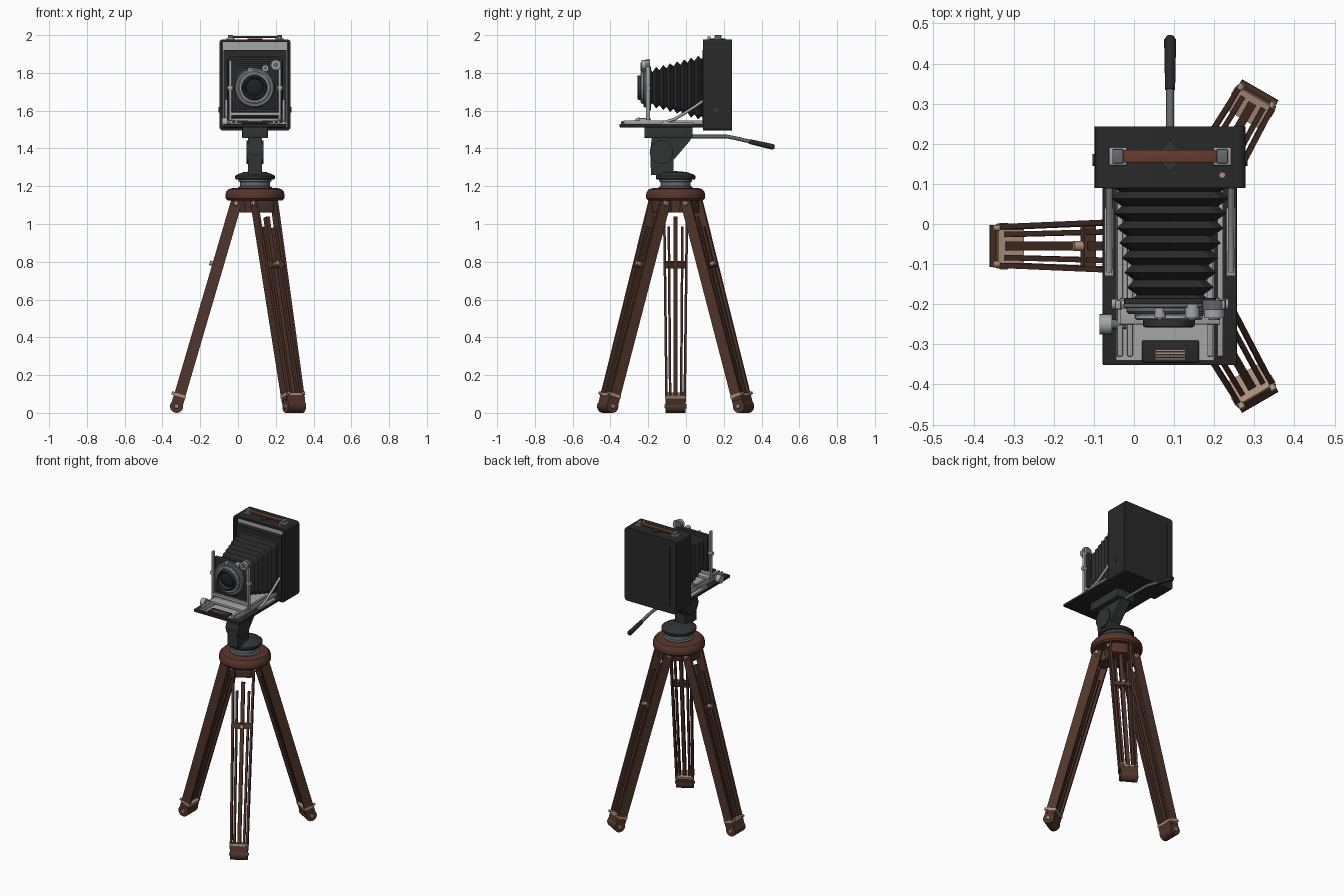
import bpy, bmesh, math
from mathutils import Vector, Matrix

if "Cube" in bpy.data.objects:
    bpy.data.objects.remove(bpy.data.objects["Cube"])

def mat(name, r, g, b):
    m = bpy.data.materials.new(name)
    m.diffuse_color = (r, g, b, 1)
    m.use_nodes = True
    m.node_tree.nodes["Principled BSDF"].inputs["Base Color"].default_value = m.diffuse_color
    return m

BLACK = mat("black_leather", .022, .022, .022)
DARK = mat("dark_metal", .032, .033, .034)
WOOD = mat("brown_wood", .082, .036, .025)
CROWN = mat("reddish_wood", .095, .035, .024)
STRAP = mat("strap_leather", .13, .045, .025)
GREY = mat("grey_metal", .13, .145, .155)
LIGHT = mat("light_metal", .38, .38, .38)
TAN = mat("copper_fittings", .42, .28, .2)
GLASS = mat("dark_glass", .012, .015, .018)

CX, CY = .09, -.055          # tripod axis
I = Matrix.Identity(4)

def finish(name, bm, *mats, M=I, smooth=True):
    bmesh.ops.recalc_face_normals(bm, faces=bm.faces)
    bm.transform(M)
    me = bpy.data.meshes.new(name)
    bm.to_mesh(me); bm.free()
    for m in mats:
        me.materials.append(m)
    ob = bpy.data.objects.new(name, me)
    bpy.context.collection.objects.link(ob)
    if smooth:
        bpy.context.view_layer.objects.active = ob
        ob.select_set(True)
        bpy.ops.object.shade_smooth_by_angle(angle=math.radians(35))
        ob.select_set(False)
    return ob

def cube(lo, hi):
    bm = bmesh.new()
    lo, hi = Vector(lo), Vector(hi)
    s = hi - lo
    bmesh.ops.create_cube(bm, size=1, matrix=Matrix.Translation((lo + hi) / 2) @ Matrix.Diagonal((*s, 1)))
    return bm

def box(name, lo, hi, m, bevel=0, M=I):
    bm = cube(lo, hi)
    if bevel:
        bmesh.ops.bevel(bm, geom=bm.edges[:], offset=bevel, segments=2, affect='EDGES', profile=.5)
    return finish(name, bm, m, M=M)

def along(p0, p1):
    p0, p1 = Vector(p0), Vector(p1)
    d = p1 - p0
    return Matrix.Translation((p0 + p1) / 2) @ d.to_track_quat('Z', 'Y').to_matrix().to_4x4(), d.length

def rod(name, p0, p1, r, m, r2=None, M=I, segs=24):
    A, l = along(p0, p1)
    bm = bmesh.new()
    bmesh.ops.create_cone(bm, cap_ends=True, segments=segs, radius1=r, radius2=r if r2 is None else r2, depth=l, matrix=A)
    return finish(name, bm, m, M=M)

def bar(name, p0, p1, wt, wn, m, M=I):
    # flat board whose local y stays across the leg and whose width lies in the leg plane
    p0, p1 = Vector(p0), Vector(p1)
    z = (p1 - p0).normalized()
    x = Vector((0, 1, 0)).cross(z).normalized()
    y = z.cross(x)
    R = Matrix((x, y, z)).transposed().to_4x4()
    bm = bmesh.new()
    bmesh.ops.create_cube(bm, size=1, matrix=Matrix.Translation((p0 + p1) / 2) @ R
                          @ Matrix.Diagonal((wn, wt, (p1 - p0).length, 1)))
    return finish(name, bm, m, M=M, smooth=False)

def lathe(name, prof, m, M=I, segs=48):
    bm = bmesh.new()
    vs = [bm.verts.new((r, 0, z)) for r, z in prof]
    es = [bm.edges.new(p) for p in zip(vs, vs[1:])]
    bmesh.ops.spin(bm, geom=vs + es, cent=(0, 0, 0), axis=(0, 0, 1), angle=2 * math.pi, steps=segs)
    bmesh.ops.remove_doubles(bm, verts=bm.verts, dist=1e-5)
    return finish(name, bm, m, M=M)

def extrude_x(name, pts, x0, x1, m):
    bm = bmesh.new()
    f = bm.faces.new([bm.verts.new((x0, y, z)) for y, z in pts])
    g = bmesh.ops.extrude_face_region(bm, geom=[f])['geom']
    bmesh.ops.translate(bm, vec=(x1 - x0, 0, 0), verts=[v for v in g if isinstance(v, bmesh.types.BMVert)])
    return finish(name, bm, m)

def tube(name, pts, r, m, cyclic=False):
    cu = bpy.data.curves.new(name, 'CURVE')
    cu.dimensions = '3D'; cu.bevel_depth = r; cu.bevel_resolution = 2; cu.use_fill_caps = True
    sp = cu.splines.new('POLY')
    sp.points.add(len(pts) - 1)
    for p, c in zip(sp.points, pts):
        p.co = (*c, 1)
    sp.use_cyclic_u = cyclic
    cu.materials.append(m)
    ob = bpy.data.objects.new(name, cu)
    bpy.context.collection.objects.link(ob)

# --- tripod legs (built pointing along +x, then turned) ---
for i, ang in enumerate((60, 180, 300)):
    M = Matrix.Translation((CX, CY, 0)) @ Matrix.Rotation(math.radians(ang), 4, 'Z')
    n = f"leg_{i + 1}_"
    at = lambda k, t=0, off=0: (.1 + .315 * k + off * .96, t, 1.11 - 1.075 * k + off * .28)
    box(n + "lug", (.05, -.05, 1.06), (.118, .05, 1.145), WOOD, .006, M)
    for s, side in ((1, "left_"), (-1, "right_")):
        bar(n + side + "outer_board", at(0, s * .061), at(.97, s * .048), .013, .06, WOOD, M)
        rod(n + side + "board_top", at(0, s * .0545), at(0, s * .0675), .03, WOOD, M=M)
        bar(n + side + "inner_board", at(.12, s * .036), at(.96, s * .029), .013, .036, WOOD, M)
        rod(n + side + "pivot_bolt", at(0, s * .067), at(0, s * .078), .015, TAN, .011, M)
        rod(n + side + "foot_bolt", at(1, s * .05), at(1, s * .058), .014, TAN, .01, M)
        rod(n + side + "clamp_stud", at(.945, s * .045, .03), at(.945, s * .045, .045), .008, TAN, M=M)
    bar(n + "centre_post", at(.07), at(.96), .022, .03, WOOD, M)
    bar(n + "crosspiece", at(.29, 0, .008), at(.32, 0, .008), .115, .03, WOOD, M)
    rod(n + "crosspiece_knob", at(.305, 0, .015), at(.305, 0, .046), .012, TAN, M=M)
    bar(n + "clamp_band", at(.94), at(.953), .112, .066, TAN, M)
    bar(n + "foot_block", at(.953), at(1), .105, .062, WOOD, M)
    rod(n + "foot", at(1, -.0525), at(1, .0525), .035, WOOD, M=M)

# --- crown and pan head ---
T = Matrix.Translation((CX, CY, 0))
lathe("tripod_crown", [(0, 1.125), (.145, 1.125), (.155, 1.135), (.157, 1.15), (.153, 1.17), (.14, 1.185), (.12, 1.19), (0, 1.19)], CROWN, T)
lathe("crown_hub", [(0, 1.06), (.07, 1.06), (.08, 1.13), (0, 1.13)], WOOD, T)
lathe("pan_base", [(0, 1.185), (.09, 1.185), (.09, 1.195), (.08, 1.2), (.08, 1.222), (.088, 1.226), (.088, 1.24), (0, 1.24)], GREY, T)
lathe("pan_disc", [(0, 1.235), (.1, 1.235), (.105, 1.242), (.105, 1.254), (.095, 1.262), (.06, 1.275), (0, 1.28)], DARK, T)
extrude_x("head_body", [(-.185, 1.26), (-.065, 1.26), (-.065, 1.34), (.02, 1.44), (.035, 1.47), (-.18, 1.47), (-.19, 1.38)], CX - .036, CX + .036, DARK)
rod("tilt_joint", (CX - .046, -.13, 1.38), (CX + .046, -.13, 1.38), .062, DARK, segs=32)
box("head_plate", (CX - .068, -.22, 1.455), (CX + .068, .035, 1.512), DARK, .005)
tube("pan_arm", [(CX, 0, 1.463), (CX, .215, 1.463), (CX, .25, 1.457), (CX, .35, 1.434)], .01, GREY)
rod("pan_grip", (CX, .335, 1.437), (CX, .46, 1.408), .0125, BLACK, .015)
rod("pan_grip_end", (CX, .458, 1.4085), (CX, .469, 1.406), .015, BLACK, .009)

# --- camera body: rounded shell, recessed light front, framed back ---
bm = cube((-.098, .09, 1.495), (.278, .243, 1.978))
bmesh.ops.bevel(bm, geom=[e for e in bm.edges if abs(e.verts[0].co.y - e.verts[1].co.y) > .1],
                offset=.018, segments=4, affect='EDGES', profile=.5)
front = min(bm.faces, key=lambda f: f.calc_center_median().y)
back = max(bm.faces, key=lambda f: f.calc_center_median().y)
bmesh.ops.inset_region(bm, faces=[front], thickness=.014)
bmesh.ops.inset_region(bm, faces=[front], thickness=.001, depth=-.03)
front.material_index = 1
bmesh.ops.inset_region(bm, faces=[back], thickness=.045)
bmesh.ops.inset_region(bm, faces=[back], thickness=.004, depth=-.004)
bmesh.ops.inset_region(bm, faces=[back], thickness=.004, depth=.004)
finish("camera_body", bm, BLACK, LIGHT)
box("bellows_rear_frame", (-.077, .088, 1.535), (.257, .125, 1.922), BLACK)
for s in (-1, 1):
    x = CX + s * .188
    rod("body_side_button", (x - s * .004, .16, 1.605), (x + s * .005, .16, 1.605), .015, DARK)

# --- carrying strap and top fittings ---
box("strap", (-.03, .153, 1.986), (.21, .185, 1.996), STRAP, .003)
for x in (-.04, .22):
    box("strap_bracket", (x - .022, .146, 1.976), (x + .022, .191, 1.986), LIGHT, .002)
    box("strap_clip", (x - .014, .151, 1.985), (x + .014, .187, 2.0), GREY, .003)
rod("top_diamond", (CX, .17, 1.976), (CX, .17, 1.982), .04, DARK, segs=4)
rod("top_stud", (.22, .122, 1.976), (.22, .122, 1.992), .008, TAN)

# --- bellows: alternating ridge and valley rings ---
bm = bmesh.new()
rings, N = [], 16
for k in range(N + 1):
    f = k / N
    w, h = .152 - .05 * f, .178 - .078 * f
    d = .022 if k % 2 else 0
    c = .02
    w, h, y = w - d, h - d, .1 - .295 * f
    out = [(w, h - c), (w - c, h), (c - w, h), (-w, h - c), (-w, c - h), (c - w, -h), (w - c, -h), (w, c - h)]
    rings.append([bm.verts.new((CX + a, y, 1.722 + b)) for a, b in out])
for a, b in zip(rings, rings[1:]):
    for j in range(8):
        bm.faces.new((a[j], a[(j + 1) % 8], b[(j + 1) % 8], b[j]))
finish("bellows", bm, BLACK, smooth=False)

# --- drop bed with rails ---
box("bed", (-.078, -.352, 1.512), (.257, .1, 1.529), BLACK, .003)
box("bed_plate", (-.045, -.34, 1.528), (.2, .09, 1.535), LIGHT)
for x in (-.035, -.01, .19, .215):
    box("bed_rail", (x - .007, -.33, 1.53), (x + .007, .09, 1.549), LIGHT, .002)
box("bed_front_pad", (.02, -.345, 1.53), (.162, -.29, 1.543), BLACK, .004)
for k in range(4):
    y = -.338 + k * .007
    box("scale_strip", (.053, y, 1.542), (.127, y + .003, 1.545), TAN)
rod("focus_knob", (-.086, -.25, 1.538), (-.055, -.25, 1.538), .025, LIGHT)
rod("focus_shaft", (-.056, -.25, 1.538), (-.02, -.25, 1.538), .012, GREY)

# --- side struts between bed and body ---
for s in (-1, 1):
    x = CX + s * .152
    tube("bed_strut", [(x, -.12, 1.537), (x, -.06, 1.555), (x, .03, 1.61), (x, .11, 1.665)], .008, LIGHT)
    box("strut_foot", (x - .012, -.13, 1.528), (x + .012, .04, 1.54), LIGHT, .002)

# --- front standard, wire frame and lens ---
box("standard_base", (-.035, -.25, 1.545), (.215, -.185, 1.56), LIGHT, .002)
box("lens_board", (-.025, -.205, 1.6), (.205, -.185, 1.835), BLACK, .004)
tube("lens_board_trim", [(-.025, -.204, 1.6), (.205, -.204, 1.6), (.205, -.204, 1.835), (-.025, -.204, 1.835)], .005, GREY, True)
for s in (-1, 1):
    x = CX + s * .13
    box("standard_post", (x - .007, -.212, 1.55), (x + .007, -.19, 1.865), LIGHT, .002)
    rod("standard_clamp", (x - s * .01, -.2, 1.72), (x + s * .016, -.2, 1.72), .013, LIGHT)
box("standard_foot_bar", (-.045, -.212, 1.575), (.225, -.19, 1.592), LIGHT, .002)
L = Matrix.Translation((.087, -.2, 1.722)) @ Matrix.Rotation(math.pi / 2, 4, 'X')
lathe("shutter_housing", [(0, 0), (.106, 0), (.106, .018), (.1, .024), (.086, .024), (.086, .03), (0, .03)], GREY, L)
lathe("shutter_ring", [(.084, .028), (.084, .036), (.079, .04), (.07, .04), (.07, .028)], LIGHT, L)
lathe("lens_barrel", [(.066, .026), (.064, .055), (.058, .058), (.052, .055), (.046, .036), (0, .036)], DARK, L)
lathe("lens_glass", [(.046, .036), (.035, .043), (.018, .047), (0, .048)], GLASS, L)
for x, z, r in ((.2, 1.842, .026), (.145, 1.825, .018), (.065, 1.815, .014)):
    rod("shutter_dial", (x, -.2, z), (x, -.235, z), r, LIGHT)
    rod("shutter_dial_cap", (x, -.23, z), (x, -.24, z), r * .55, GREY)
rod("finder_top", (.2, -.215, 1.842), (.2, -.19, 1.842), .03, GREY)
